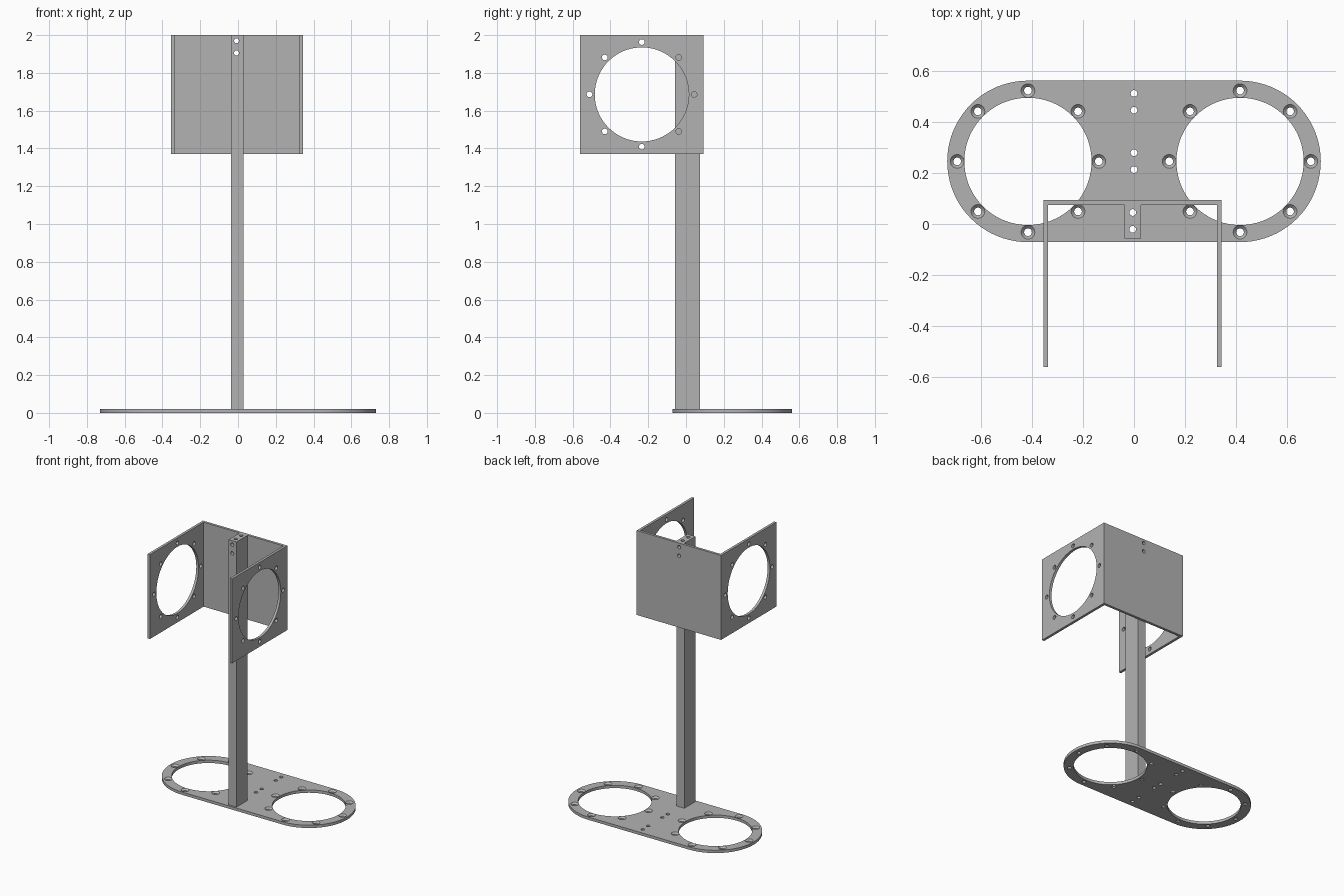
import bpy, bmesh
from math import pi, cos, sin
from mathutils import Matrix, Vector

cube = bpy.data.objects.get("Cube")
if cube:
    bpy.data.objects.remove(cube, do_unlink=True)

grey = bpy.data.materials.new("plain grey")
grey.use_nodes = True
GREY = (0.45, 0.45, 0.45, 1)
grey.diffuse_color = GREY
grey.node_tree.nodes["Principled BSDF"].inputs["Base Color"].default_value = GREY


def add_object(name, bm):
    bmesh.ops.recalc_face_normals(bm, faces=bm.faces)
    mesh = bpy.data.meshes.new(name)
    bm.to_mesh(mesh)
    bm.free()
    mesh.materials.append(grey)
    obj = bpy.data.objects.new(name, mesh)
    bpy.context.collection.objects.link(obj)
    return obj


def prism(name, outline, z0, z1):
    """Extrude a flat outline upwards."""
    bm = bmesh.new()
    face = bm.faces.new([bm.verts.new((x, y, z0)) for x, y in outline])
    top = bmesh.ops.extrude_face_region(bm, geom=[face])["geom"]
    verts = [v for v in top if isinstance(v, bmesh.types.BMVert)]
    bmesh.ops.translate(bm, verts=verts, vec=(0, 0, z1 - z0))
    return add_object(name, bm)


def drill(centre, r, depth, axis="Z", r_top=None, sides=24):
    """Round cutter along an axis; r_top makes it a cone."""
    bm = bmesh.new()
    bmesh.ops.create_cone(bm, cap_ends=True, segments=sides, radius1=r,
                          radius2=r_top or r, depth=depth)
    turn = {"X": Matrix.Rotation(pi / 2, 4, "Y"),
            "Y": Matrix.Rotation(pi / 2, 4, "X"), "Z": Matrix()}[axis]
    bm.transform(Matrix.Translation(centre) @ turn)
    obj = add_object("cutter", bm)
    obj.hide_render = True
    return obj


def cut(obj, cutters):
    """Subtract every cutter, then bake the result."""
    for c in cutters:
        mod = obj.modifiers.new("hole", "BOOLEAN")
        mod.operation, mod.solver, mod.object = "DIFFERENCE", "EXACT", c
    graph = bpy.context.evaluated_depsgraph_get()
    mesh = bpy.data.meshes.new_from_object(obj.evaluated_get(graph))
    obj.modifiers.clear()
    obj.data = mesh
    for c in cutters:
        bpy.data.objects.remove(c, do_unlink=True)
    bpy.ops.object.select_all(action="DESELECT")
    obj.select_set(True)
    bpy.context.view_layer.objects.active = obj
    bpy.ops.object.shade_smooth_by_angle(angle=pi / 6)


def ring(r):
    return [(r * cos(i * pi / 4), r * sin(i * pi / 4)) for i in range(8)]


OPENING, BOLT_RING, BOLT = 0.249, 0.277, 0.015
POST_X, POST_HOLES = -0.005, (0.045, -0.021)

# Base plate: rounded ends, two large openings, countersunk bolt rings
THICK, END_X, END_Y, END_R = 0.021, 0.415, 0.245, 0.316
N = 40
outline = [(s * (END_X + END_R * sin(i * pi / N)), END_Y - s * END_R * cos(i * pi / N))
           for s in (1, -1) for i in range(N + 1)]
base = prism("base_plate", outline, 0, THICK)
cutters = []
for side in (-1, 1):
    cx = side * END_X
    cutters.append(drill((cx, END_Y, 0), OPENING, 0.2, sides=72))
    for dx, dy in ring(BOLT_RING):
        spot = Vector((cx + dx, END_Y + dy, 0))
        cutters.append(drill(spot, BOLT, 0.2))
        cutters.append(drill(spot + Vector((0, 0, THICK - 0.005)), BOLT, 0.014, r_top=0.029))
for y in (0.511, 0.445, 0.279, 0.213):
    cutters.append(drill((0, y, 0), 0.013, 0.2))
for y in POST_HOLES:
    cutters.append(drill((POST_X, y, 0), 0.013, 0.2))
cut(base, cutters)

# Upright post with lengthwise holes and cross holes near the top
x0, x1, y0, y1 = -0.038, 0.028, -0.057, 0.074
post = prism("post", [(x0, y0), (x1, y0), (x1, y1), (x0, y1)], THICK, 2)
cross = [1.97, 1.905]
cut(post, [drill((POST_X, y, 1), 0.013, 2.4) for y in POST_HOLES]
    + [drill((POST_X - 0.003, 0, z), 0.013, 0.5, "Y") for z in cross])

# U-shaped bracket: back panel with two side panels
L, R, F, B, T = -0.355, 0.343, -0.56, 0.093, 0.019
bracket = prism("bracket", [(L, F), (L + T, F), (L + T, B - T), (R - T, B - T),
                            (R - T, F), (R, F), (R, B), (L, B)], 1.37, 2)
HY, HZ = -0.234, 1.686
cutters = [drill((0, HY, HZ), OPENING, 2, "X", sides=72)]
cutters += [drill((0, HY + dy, HZ + dz), BOLT, 2, "X") for dy, dz in ring(BOLT_RING)]
cutters += [drill((POST_X - 0.003, 0.1, z), 0.013, 0.2, "Y") for z in cross]
cut(bracket, cutters)
